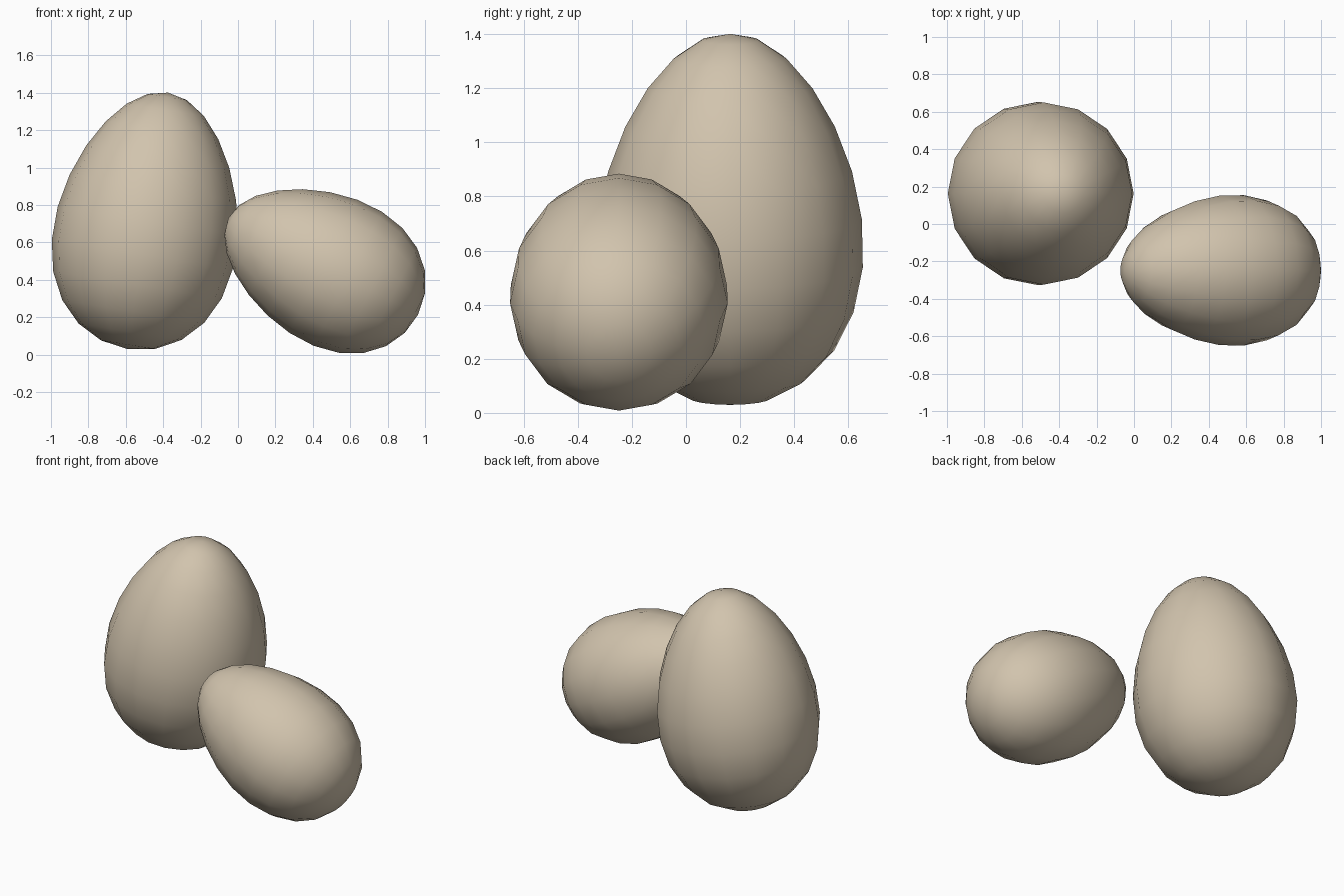
import bpy, bmesh
from math import radians
from mathutils import Matrix

cube = bpy.data.objects.get("Cube")
if cube:
    bpy.data.objects.remove(cube, do_unlink=True)

# Warm beige shell
shell = bpy.data.materials.new("beige shell")
shell.use_nodes = True
colour = (0.64, 0.55, 0.42, 1)
shell.diffuse_color = colour
shell.node_tree.nodes["Principled BSDF"].inputs["Base Color"].default_value = colour


def egg(name, centre, tilt, size):
    """Sphere stretched along z, tapered to a narrow tip, then tilted about y."""
    bm = bmesh.new()
    bmesh.ops.create_uvsphere(bm, u_segments=16, v_segments=12, radius=1)
    for v in bm.verts:
        width = 0.487 - 0.08 * v.co.z
        v.co.x *= width
        v.co.y *= width
        v.co.z *= 0.694
    bm.transform(Matrix.Rotation(radians(tilt), 4, "Y") @ Matrix.Scale(size, 4))
    for f in bm.faces:
        f.smooth = True
    mesh = bpy.data.meshes.new(name)
    bm.to_mesh(mesh)
    bm.free()
    mesh.materials.append(shell)
    obj = bpy.data.objects.new(name, mesh)
    obj.location = centre
    bpy.context.collection.objects.link(obj)


# Large upright egg and small leaning egg
egg("upright_egg", (-0.483, 0.163, 0.715), 9, 1)
egg("leaning_egg", (0.456, -0.248, 0.472), -63, 0.82)
